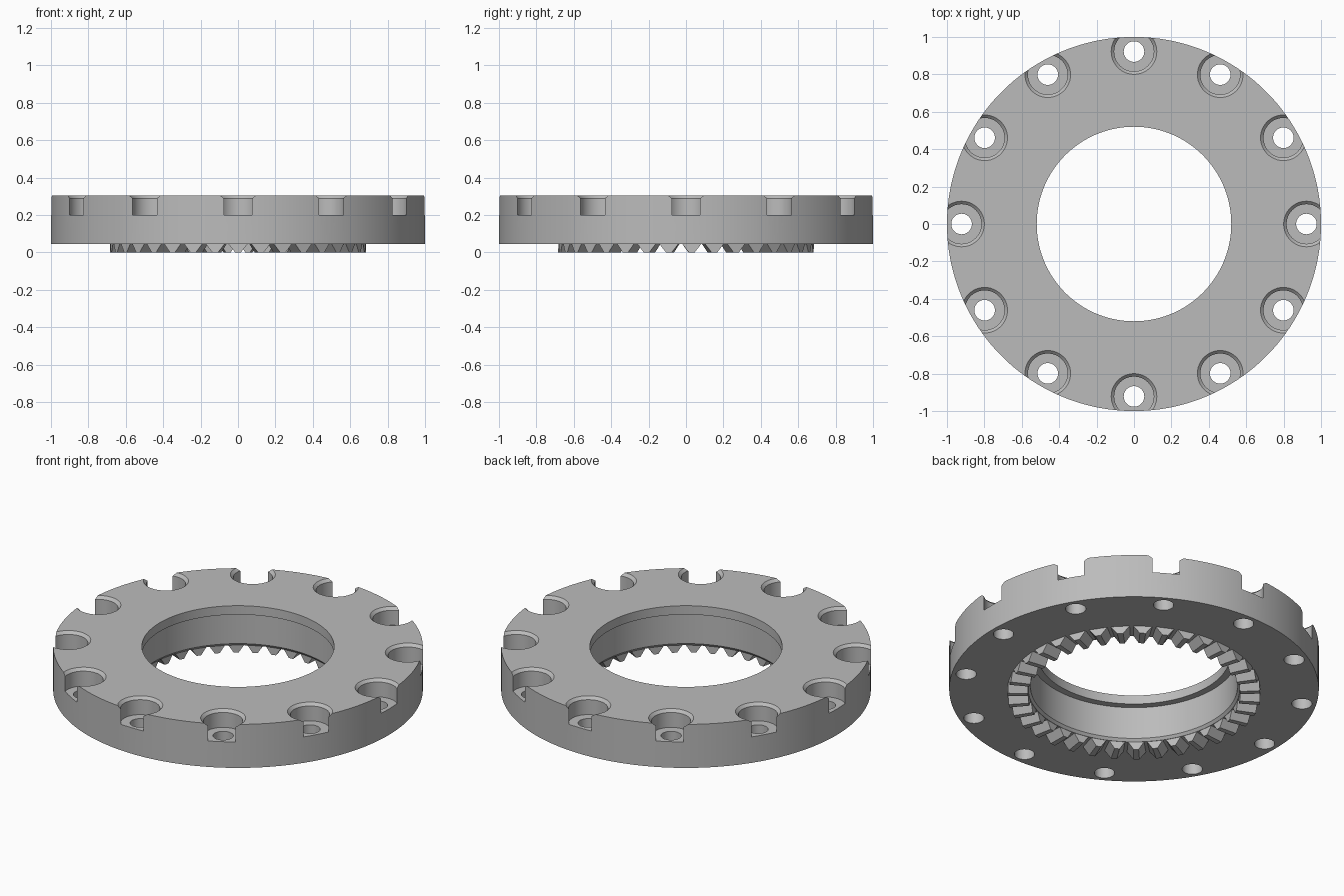
import bpy, bmesh
from math import sin, cos, pi, radians

cube = bpy.data.objects.get("Cube")
if cube:
    bpy.data.objects.remove(cube, do_unlink=True)

# Plain grey metal
metal = bpy.data.materials.new("grey_metal")
metal.use_nodes = True
GREY = (0.5, 0.5, 0.5, 1)
metal.diffuse_color = GREY
metal.node_tree.nodes["Principled BSDF"].inputs["Base Color"].default_value = GREY


def make_object(name, bm):
    bmesh.ops.remove_doubles(bm, verts=bm.verts, dist=1e-5)
    bmesh.ops.recalc_face_normals(bm, faces=bm.faces)
    mesh = bpy.data.meshes.new(name)
    bm.to_mesh(mesh)
    bm.free()
    mesh.materials.append(metal)
    obj = bpy.data.objects.new(name, mesh)
    bpy.context.collection.objects.link(obj)
    return obj


def lathe(bm, profile, steps, centre=(0, 0), closed=True):
    """Turn an (r, z) profile around a vertical axis."""
    cx, cy = centre
    rings = []
    for i in range(steps):
        a = 2 * pi * i / steps
        rings.append([bm.verts.new((cx + r * cos(a), cy + r * sin(a), z)) for r, z in profile])
    n = len(profile)
    for i in range(steps):
        p, q = rings[i], rings[(i + 1) % steps]
        for j in range(n if closed else n - 1):
            k = (j + 1) % n
            bm.faces.new((p[j], q[j], q[k], p[k]))
    if not closed:
        bm.faces.new([ring[0] for ring in rings])
        bm.faces.new([ring[-1] for ring in rings])


# Flat ring body with an inner lip at the top of the bore
BASE, TOP = 0.045, 0.305
bm = bmesh.new()
lathe(bm, [(1, BASE), (1, TOP), (0.52, TOP), (0.52, 0.252),
           (0.56, 0.252), (0.56, 0.06), (0.572, BASE)], 180)
body = make_object("ring_body", bm)

# Bolt holes with chamfered counterbores that break through the rim
bm = bmesh.new()
for i in range(12):
    a = radians(30 * i)
    lathe(bm, [(0.055, 0), (0.055, 0.2), (0.106, 0.2), (0.106, 0.289),
               (0.122, TOP), (0.137, 0.32)], 48,
          (0.922 * cos(a), 0.922 * sin(a)), closed=False)
cutter = make_object("bolt_hole_cutter", bm)
cut = body.modifiers.new("bolt_holes", 'BOOLEAN')
cut.operation = 'DIFFERENCE'
cut.solver = 'EXACT'
cut.object = cutter
bpy.context.view_layer.objects.active = body
body.select_set(True)
cutter.select_set(False)
bpy.ops.object.modifier_apply(modifier=cut.name)
bpy.data.objects.remove(cutter, do_unlink=True)
bpy.ops.object.shade_smooth_by_angle(angle=radians(25))

# Crown of tapered radial teeth on the underside
TEETH = 35
pitch = 2 * pi / TEETH
bm = bmesh.new()
for i in range(TEETH):
    mid = -pi / 2 + i * pitch
    ends = []
    for r in (0.575, 0.684):
        ends.append([bm.verts.new((r * cos(mid + s * pitch), r * sin(mid + s * pitch), z))
                     for s, z in ((-0.43, BASE + 0.002), (-0.13, 0), (0.13, 0), (0.43, BASE + 0.002))])
    inner, outer = ends
    bm.faces.new(inner)
    bm.faces.new(outer)
    for j in range(4):
        k = (j + 1) % 4
        bm.faces.new((inner[j], inner[k], outer[k], outer[j]))
make_object("crown_teeth", bm)
